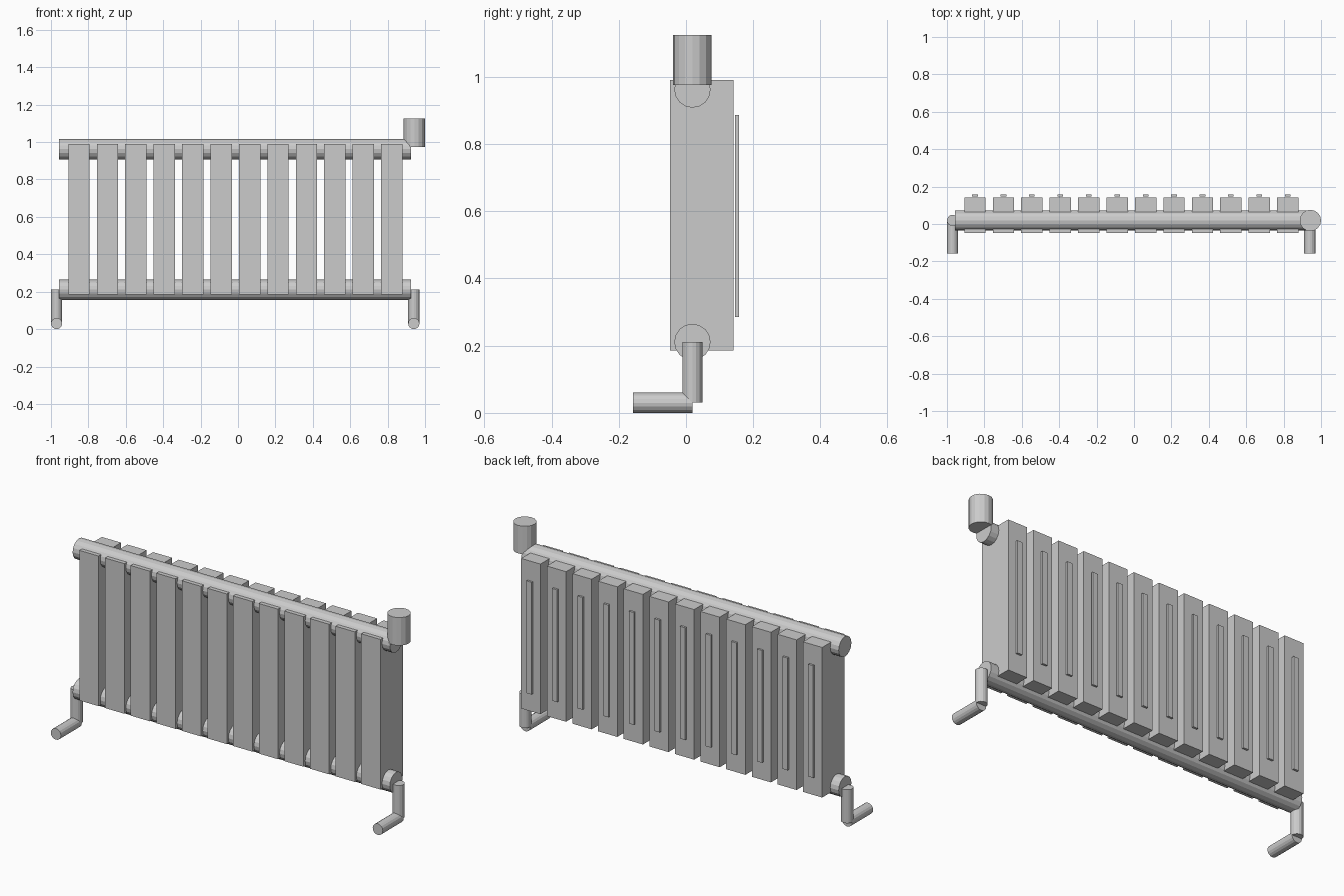
import bpy, math

if "Cube" in bpy.data.objects:
    bpy.data.objects.remove(bpy.data.objects["Cube"])

SIDES = 16
PIPE_Y = 0.019


def box(name, lo, hi):
    size = [b - a for a, b in zip(lo, hi)]
    bpy.ops.mesh.primitive_cube_add(size=1, location=[(a + b) / 2 for a, b in zip(lo, hi)])
    ob = bpy.context.object
    ob.name, ob.scale = name, size
    bpy.ops.object.transform_apply(location=False, rotation=False, scale=True)
    return ob


def tube(name, axis, radius, start, end, center):
    """Cylinder along axis x, y or z; center gives the other two coordinates."""
    loc = list(center)
    loc["xyz".index(axis)] = (start + end) / 2
    rot = {"x": (0, math.pi / 2, 0), "y": (math.pi / 2, 0, 0), "z": (0, 0, 0)}[axis]
    bpy.ops.mesh.primitive_cylinder_add(vertices=SIDES, radius=radius, depth=end - start,
                                        location=loc, rotation=rot)
    bpy.context.object.name = name


# Radiator fins with a thin raised strip behind each
for i in range(12):
    x = -0.85 + i * 0.152
    box(f"fin_{i + 1}", (x - 0.057, -0.048, 0.185), (x + 0.057, 0.141, 0.99))
    box(f"fin_strip_{i + 1}", (x - 0.015, 0.146, 0.285), (x + 0.015, 0.157, 0.887))

# Upper and lower header pipes
tube("upper_pipe", "x", 0.054, -0.957, 0.925, (0, PIPE_Y, 0.962))
tube("lower_pipe", "x", 0.054, -0.957, 0.925, (0, PIPE_Y, 0.211))

# Bent feed pipes at both ends
for side, x in (("left", -0.97), ("right", 0.94)):
    tube(f"{side}_feed_riser", "z", 0.03, 0.031, 0.211, (x, PIPE_Y, 0))
    tube(f"{side}_feed_outlet", "y", 0.03, -0.158, PIPE_Y, (x, 0, 0.03))

# Valve knob
tube("valve_knob", "z", 0.057, 0.975, 1.125, (0.943, PIPE_Y, 0))
